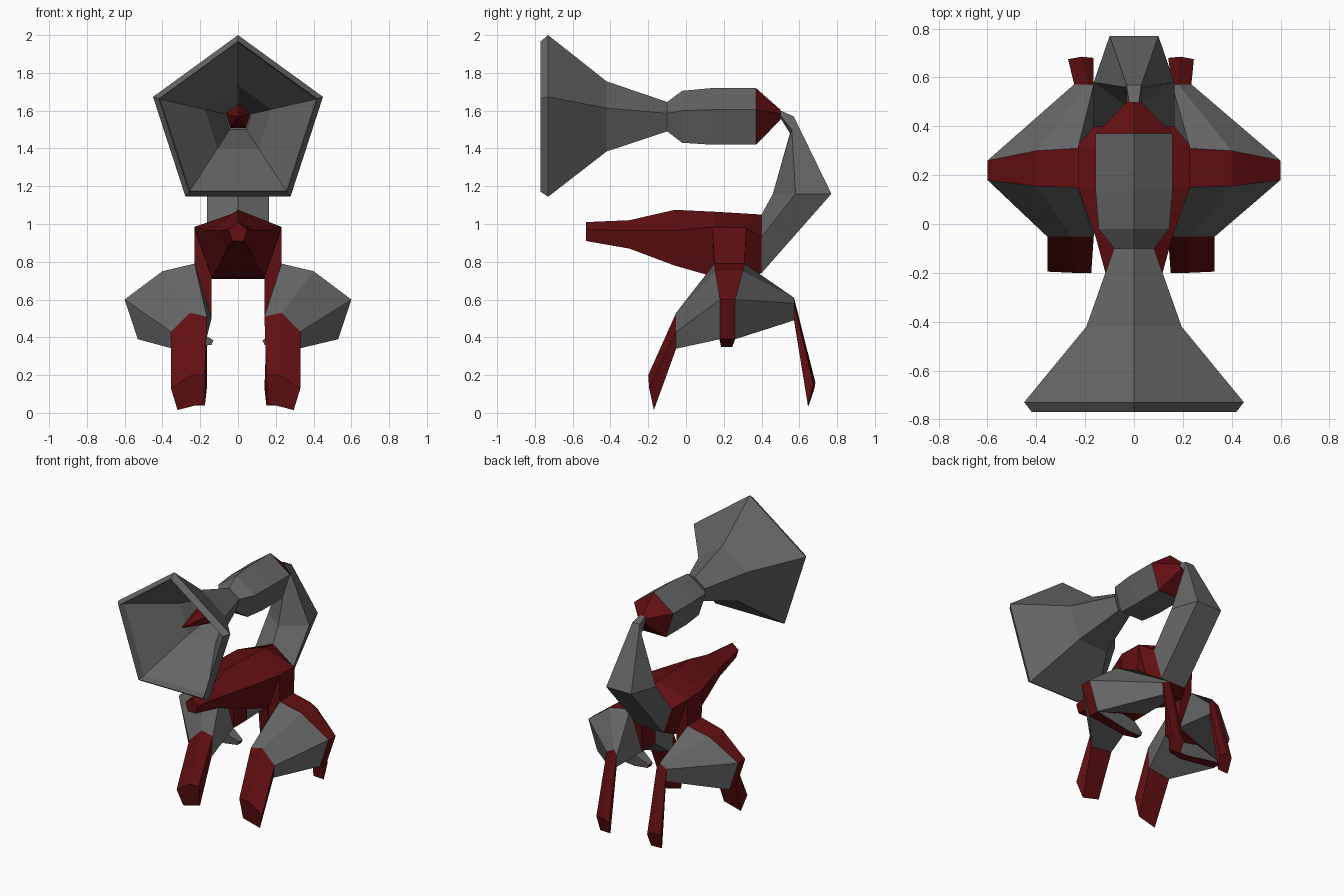
import bpy, math

if "Cube" in bpy.data.objects:
    bpy.data.objects.remove(bpy.data.objects["Cube"])


def material(name, rgb):
    m = bpy.data.materials.new(name)
    m.diffuse_color = (*rgb, 1)
    m.use_nodes = True
    m.node_tree.nodes["Principled BSDF"].inputs["Base Color"].default_value = m.diffuse_color
    return m


GREY = material("gunmetal grey", (0.13, 0.13, 0.13))
RED = material("dark red", (0.125, 0.005, 0.006))


def loft(name, rings, mat, cap_start=True, cap_end=True):
    """Skin a list of equally sized closed rings with flat faces."""
    n = len(rings[0])
    verts = [p for r in rings for p in r]
    faces = []
    for k in range(len(rings) - 1):
        for i in range(n):
            j = (i + 1) % n
            faces.append((k * n + i, k * n + j, (k + 1) * n + j, (k + 1) * n + i))
    if cap_start:
        faces.append(tuple(range(n))[::-1])
    if cap_end:
        faces.append(tuple(range((len(rings) - 1) * n, len(rings) * n)))
    me = bpy.data.meshes.new(name)
    me.from_pydata(verts, [], faces)
    me.materials.append(mat)
    ob = bpy.data.objects.new(name, me)
    bpy.context.collection.objects.link(ob)
    # consistent outward normals
    bpy.context.view_layer.objects.active = ob
    ob.select_set(True)
    bpy.ops.object.mode_set(mode='EDIT')
    bpy.ops.mesh.select_all(action='SELECT')
    bpy.ops.mesh.normals_make_consistent(inside=False)
    bpy.ops.object.mode_set(mode='OBJECT')
    ob.select_set(False)
    return ob


def pentagon(y, r, zc):
    """Regular upright pentagon facing along y."""
    return [(r * math.sin(a), y, zc + r * math.cos(a))
            for a in (i * math.tau / 5 for i in range(5))]


def hull(y, top, sx, sz, bx, bz):
    """Irregular pentagon: ridge, two side corners, two bottom corners."""
    return [(0, y, top), (sx, y, sz), (bx, y, bz), (-bx, y, bz), (-sx, y, sz)]


def tail_ring(apex, side, back):
    """Pentagon from apex (y, z) and mirrored (x, y, z) side and back corners."""
    (sx, sy, sz), (bx, by, bz) = side, back
    return [(0, *apex), (sx, sy, sz), (bx, by, bz), (-bx, by, bz), (-sx, sy, sz)]


# body
loft("body", [
    hull(-0.53, 1.01, 0.05, 0.97, 0.03, 0.91),
    hull(-0.30, 1.02, 0.09, 0.965, 0.06, 0.87),
    hull(-0.06, 1.075, 0.155, 0.965, 0.10, 0.78),
    hull(0.15, 1.065, 0.23, 0.985, 0.14, 0.72),
    hull(0.32, 1.055, 0.23, 0.98, 0.14, 0.71),
    hull(0.40, 1.05, 0.165, 0.93, 0.10, 0.74)], RED)

# tail
loft("tail", [
    tail_ring((0.40, 1.05), (0.165, 0.40, 0.93), (0.10, 0.40, 0.74)),
    tail_ring((0.46, 1.16), (0.165, 0.58, 1.16), (0.10, 0.77, 1.16)),
    tail_ring((0.55, 1.48), (0.035, 0.56, 1.50), (0.03, 0.57, 1.57)),
    tail_ring((0.50, 1.56), (0.03, 0.50, 1.575), (0.02, 0.50, 1.60))], GREY)

# cannon: barrel, flared horn and hollow mouth in one skin
loft("cannon", [pentagon(*p) for p in (
    (0.37, 0.166, 1.554), (0.14, 0.166, 1.554), (-0.02, 0.152, 1.553),
    (-0.10, 0.086, 1.56), (-0.42, 0.205, 1.55), (-0.73, 0.473, 1.527),
    (-0.77, 0.44, 1.527), (-0.715, 0.43, 1.527), (-0.41, 0.185, 1.55),
    (-0.12, 0.075, 1.56))], GREY)
loft("cannon_rear_cone", [pentagon(0.37, 0.166, 1.554),
                          pentagon(0.50, 0.03, 1.575)], RED)
loft("cannon_spike", [pentagon(*p) for p in (
    (-0.12, 0.04, 1.565), (-0.38, 0.07, 1.565), (-0.63, 0.006, 1.565))], RED)

# arm outline in x, z with its front and back y
ARM = [(0.14, 0.72, 0.15, 0.31), (0.23, 0.98, 0.14, 0.32),
       (0.23, 0.79, 0.15, 0.31), (0.40, 0.75, 0.155, 0.30),
       (0.60, 0.60, 0.18, 0.26), (0.53, 0.39, 0.18, 0.26),
       (0.14, 0.50, 0.15, 0.30)]
# knee outlines in x, z
FRONT_KNEE = [(0.14, 0.51), (0.23, 0.53), (0.33, 0.43), (0.32, 0.34), (0.15, 0.36)]
REAR_KNEE = [(0.155, 0.57), (0.18, 0.61), (0.235, 0.58), (0.23, 0.49), (0.155, 0.49)]

for s, side, dx in ((1, "right", 0.0), (-1, "left", 0.025)):
    def mir(pts):
        return [(s * x, y, z) for x, y, z in pts]

    # hip arm reaching out from the body
    loft(f"{side}_arm", [mir([(x, f, z) for x, z, f, b in ARM]),
                         mir([(x, b, z) for x, z, f, b in ARM])], RED)

    # front thigh and foot
    knee = mir([(x + dx, -0.052, z) for x, z in FRONT_KNEE])
    loft(f"{side}_front_thigh",
         [mir([(x, f, z) for x, z, f, b in ARM[2:]]), knee], GREY)
    toe = mir([(x + dx, y, z) for x, y, z in (
        (0.15, -0.20, 0.20), (0.22, -0.20, 0.20), (0.33, -0.195, 0.13),
        (0.295, -0.17, 0.015), (0.16, -0.17, 0.05))])
    loft(f"{side}_front_foot", [knee, toe], RED)

    # rear thigh and foot
    knee = mir([(x + dx * 0.4, 0.572, z) for x, z in REAR_KNEE])
    loft(f"{side}_rear_thigh",
         [mir([(x, b, z) for x, z, f, b in ARM[2:]]), knee], GREY)
    toe = mir([(x + dx, y, z) for x, y, z in (
        (0.14, 0.68, 0.13), (0.19, 0.685, 0.16), (0.245, 0.675, 0.15),
        (0.235, 0.645, 0.04), (0.15, 0.65, 0.04))])
    loft(f"{side}_rear_foot", [knee, toe], RED)

    # claw folded inward beneath the arm
    claw = [[(0.53, 0.18, 0.39), (0.53, 0.26, 0.39), (0.42, 0.27, 0.47), (0.42, 0.17, 0.47)],
            [(0.24, 0.185, 0.35), (0.24, 0.245, 0.35), (0.21, 0.26, 0.43), (0.21, 0.17, 0.43)],
            [(0.14, 0.195, 0.36), (0.14, 0.24, 0.36), (0.13, 0.24, 0.385), (0.13, 0.195, 0.385)]]
    ob = loft(f"{side}_claw", [mir(r) for r in claw], GREY)
    ob.data.materials.append(RED)
    for f in ob.data.polygons:
        if f.normal.z < -0.6 or f.normal.x * s < -0.8:
            f.material_index = 1
